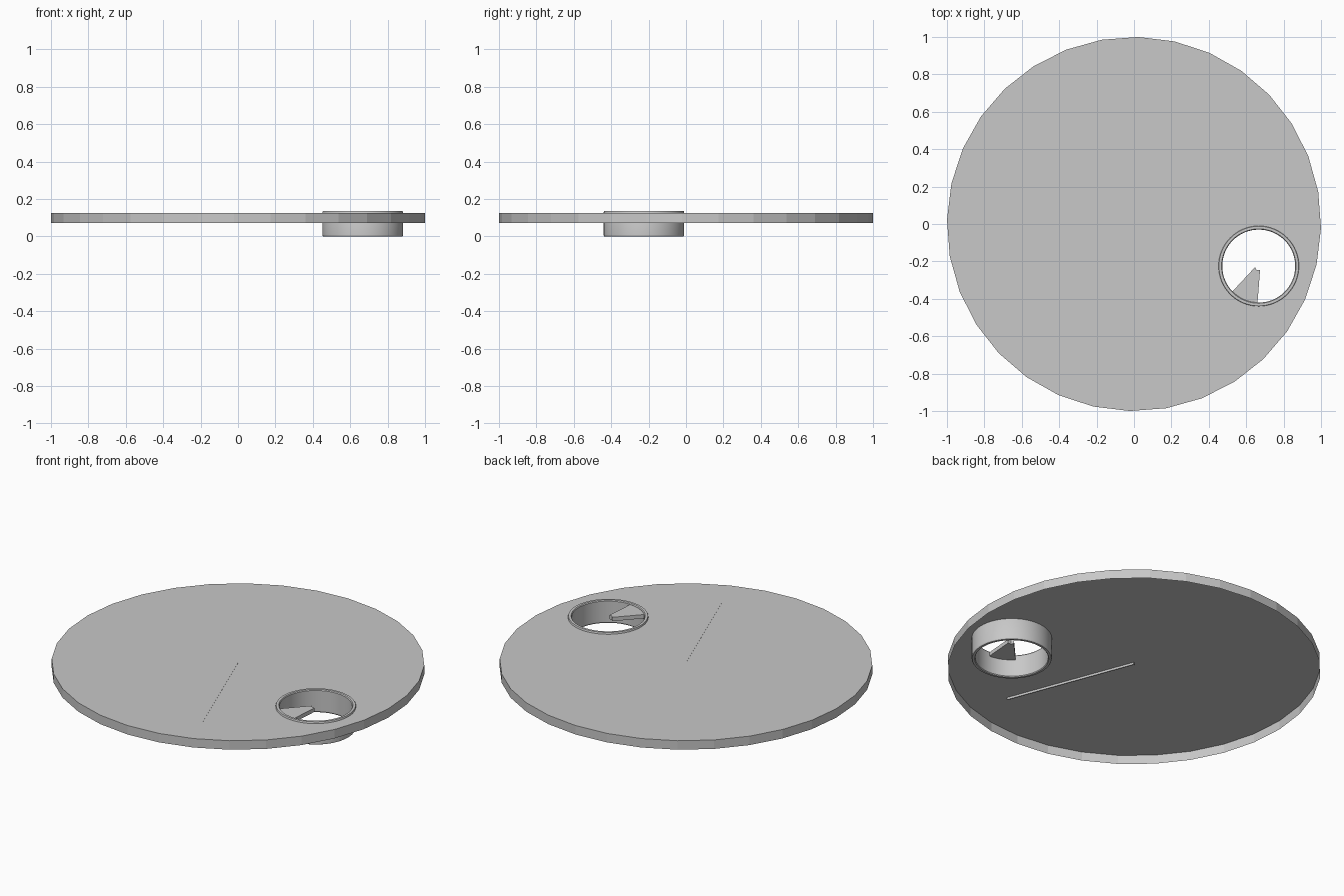
import bpy, bmesh
from math import radians, cos, sin, atan2, hypot
from mathutils import Matrix

cube = bpy.data.objects.get("Cube")
if cube:
    bpy.data.objects.remove(cube, do_unlink=True)

grey = bpy.data.materials.new("plain grey")
grey.use_nodes = True
colour = (0.58, 0.58, 0.58, 1)
grey.diffuse_color = colour
grey.node_tree.nodes["Principled BSDF"].inputs["Base Color"].default_value = colour

HOLE = (0.667, -0.225)
RIB_END = (0.277, -0.727)
DISC_TOP = 0.125


def add_object(name, bm):
    """Turn a bmesh into a grey object."""
    mesh = bpy.data.meshes.new(name)
    bm.to_mesh(mesh)
    bm.free()
    mesh.materials.append(grey)
    obj = bpy.data.objects.new(name, mesh)
    bpy.context.collection.objects.link(obj)
    return obj


def prism(name, points, z0, z1):
    """Extrude a flat outline between two heights."""
    bm = bmesh.new()
    face = bm.faces.new([bm.verts.new((x, y, z0)) for x, y in points])
    ext = bmesh.ops.extrude_face_region(bm, geom=[face])
    top = [v for v in ext["geom"] if isinstance(v, bmesh.types.BMVert)]
    bmesh.ops.translate(bm, verts=top, vec=(0, 0, z1 - z0))
    bmesh.ops.recalc_face_normals(bm, faces=bm.faces)
    return add_object(name, bm)


def circle(radius, sides, centre=(0, 0), start=0):
    angles = [radians(start + 360 * i / sides) for i in range(sides)]
    return [(centre[0] + radius * cos(a), centre[1] + radius * sin(a)) for a in angles]


# Large faceted lid, hollow underneath: a pierced top sheet and a skirt
bm = bmesh.new()
borders = []
for outline in (circle(1, 32, start=-1.3), circle(0.207, 64, HOLE)):
    verts = [bm.verts.new((x, y, DISC_TOP)) for x, y in outline]
    borders.append([bm.edges.new((verts[i - 1], verts[i])) for i in range(len(verts))])
bmesh.ops.triangle_fill(bm, edges=borders[0] + borders[1], use_beauty=True,
                        normal=(0, 0, 1))
skirt = bmesh.ops.extrude_edge_only(bm, edges=borders[0])
bmesh.ops.translate(bm, vec=(0, 0, 0.072 - DISC_TOP),
                    verts=[v for v in skirt["geom"] if isinstance(v, bmesh.types.BMVert)])
bmesh.ops.recalc_face_normals(bm, faces=bm.faces)
if sum(f.normal.z for f in bm.faces) < 0:
    bmesh.ops.reverse_faces(bm, faces=bm.faces)
add_object("disc_lid", bm)

# Thin radial rib set into the top sheet
length, half = hypot(*RIB_END), 0.003
rib = prism("radial_rib", [(0, -half), (length, -half), (length, half), (0, half)],
            0.112, DISC_TOP + 0.001)
rib.data.transform(Matrix.Rotation(atan2(RIB_END[1], RIB_END[0]), 4, "Z"))

# Collar through the opening: a softened profile spun into a ring
profile = [(0.195, 0.005), (0.199, 0), (0.212, 0), (0.215, 0.005),
           (0.215, 0.131), (0.213, 0.135), (0.199, 0.135), (0.195, 0.13)]
bm = bmesh.new()
loop = [bm.verts.new((r, 0, z)) for r, z in profile]
edges = [bm.edges.new((loop[i - 1], loop[i])) for i in range(len(loop))]
bmesh.ops.spin(bm, geom=loop + edges, axis=(0, 0, 1), cent=(0, 0, 0),
               angle=radians(360), steps=64)
bmesh.ops.remove_doubles(bm, verts=bm.verts, dist=0.0001)
bmesh.ops.recalc_face_normals(bm, faces=bm.faces)
collar = add_object("collar", bm)
collar.location = (*HOLE, 0)
bpy.ops.object.select_all(action="DESELECT")
collar.select_set(True)
bpy.context.view_layer.objects.active = collar
bpy.ops.object.shade_smooth_by_angle(angle=radians(30))

# Wedge blade inside the collar, with a notched tip and a curved outer end
outer = [(HOLE[0] + 0.2 * cos(radians(a)), HOLE[1] + 0.2 * sin(radians(a)))
         for a in range(224, 269, 4)]
tip = [(0.674, -0.247), (0.655, -0.246), (0.647, -0.231)]
prism("wedge_blade", outer + tip, 0.105, 0.128)
